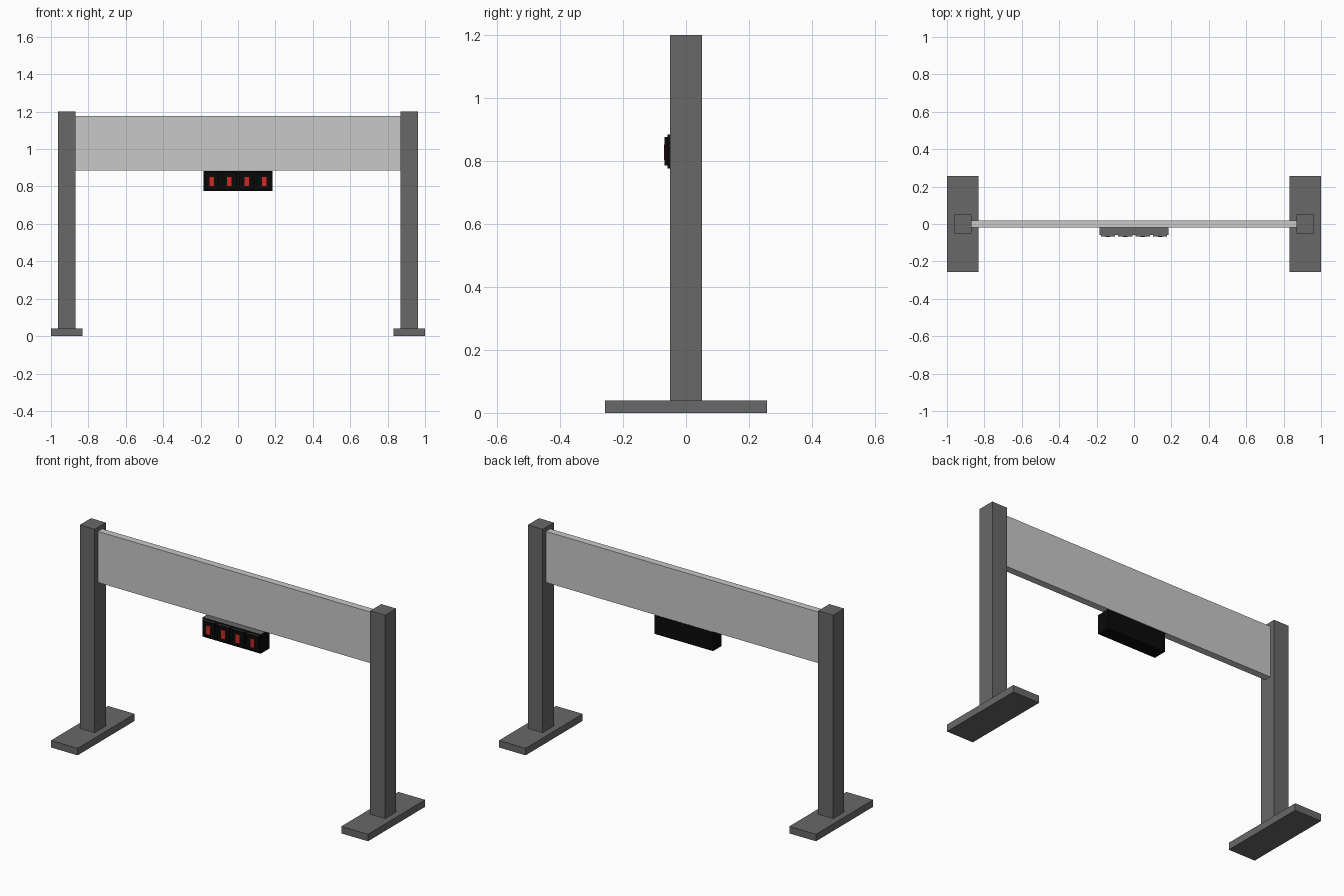
import bpy
import bmesh

if "Cube" in bpy.data.objects:
    bpy.data.objects.remove(bpy.data.objects["Cube"], do_unlink=True)


def material(name, rgb):
    mat = bpy.data.materials.new(name)
    mat.use_nodes = True
    color = (*rgb, 1)
    mat.diffuse_color = color
    mat.node_tree.nodes["Principled BSDF"].inputs["Base Color"].default_value = color
    return mat


DARK_GREY = material("dark_grey", (0.14, 0.14, 0.14))
LIGHT_GREY = material("light_grey", (0.58, 0.58, 0.58))
BLACK = material("black", (0.003, 0.003, 0.003))
RED = material("red", (0.6, 0.025, 0.015))


def box(name, x, y, z, mat, top_mat=None):
    """Box spanning the given (min, max) ranges, optionally with a second colour on top."""
    bm = bmesh.new()
    bmesh.ops.create_cube(bm, size=1)
    for v in bm.verts:
        v.co = [r[0] + (c + 0.5) * (r[1] - r[0]) for c, r in zip(v.co, (x, y, z))]
    bm.normal_update()
    mesh = bpy.data.meshes.new(name)
    mesh.materials.append(mat)
    if top_mat:
        mesh.materials.append(top_mat)
        for f in bm.faces:
            f.material_index = int(f.normal.z > 0.9)
    bm.to_mesh(mesh)
    bm.free()
    obj = bpy.data.objects.new(name, mesh)
    bpy.context.collection.objects.link(obj)
    return obj


# Feet and posts on both sides
for side, s in (("left", 1), ("right", -1)):
    box(f"{side}_foot", sorted((s * 0.832, s)), (-0.257, 0.257), (0, 0.04), DARK_GREY)
    box(f"{side}_post", sorted((s * 0.869, s * 0.963)), (-0.05, 0.05), (0.04, 1.2), DARK_GREY)

# Banner board between the posts
box("banner", (-0.869, 0.869), (-0.02, 0.02), (0.885, 1.176), LIGHT_GREY)

# Timer hanging under the banner
box("timer_case", (-0.184, 0.184), (-0.058, 0.019), (0.775, 0.884), BLACK, DARK_GREY)

# Four raised display panels, each with a lit bar
for i in range(4):
    cx = (i - 1.5) * 0.093
    box(f"display_panel_{i + 1}", (cx - 0.038, cx + 0.038), (-0.068, -0.057),
        (0.785, 0.876), BLACK, DARK_GREY)
    box(f"display_bar_{i + 1}", (cx - 0.012, cx + 0.012), (-0.07, -0.067),
        (0.803, 0.852), RED)
